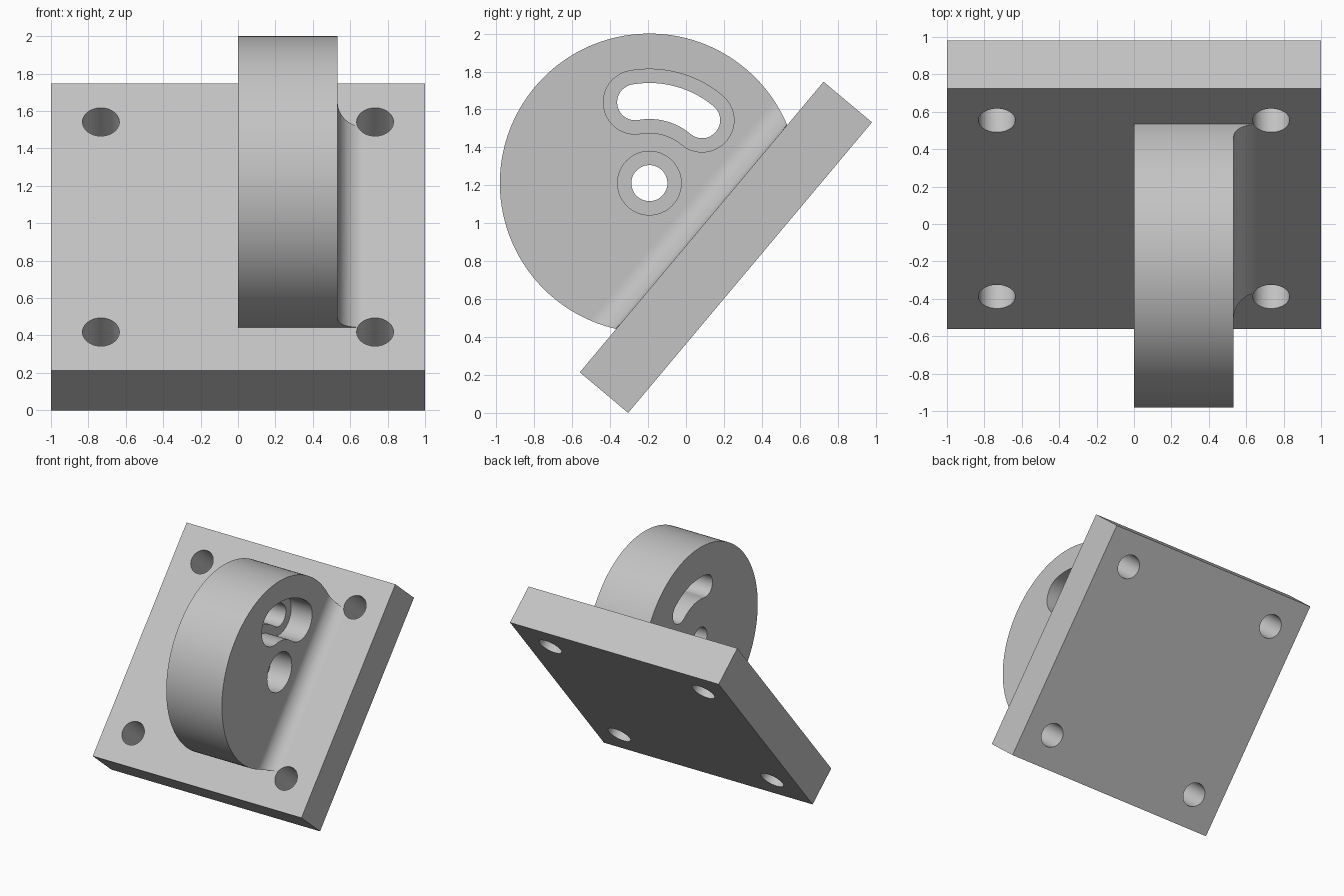
import bpy, bmesh
from math import radians, sin, cos, pi, tau, acos
from mathutils import Vector

if bpy.data.objects.get("Cube"):
    bpy.data.objects.remove(bpy.data.objects["Cube"])

grey = bpy.data.materials.new("plain_grey")
grey.use_nodes = True
COLOUR = (0.55, 0.55, 0.55, 1)
grey.diffuse_color = COLOUR
grey.node_tree.nodes["Principled BSDF"].inputs["Base Color"].default_value = COLOUR

# Main sizes
TILT = radians(50)
THICK, DISC_W, DISC_R, CENTRE_H, FILLET = 0.333, 0.533, 0.7885, 0.36, 0.133
U = Vector((0, cos(TILT), sin(TILT)))      # up along the plate
N = Vector((0, -sin(TILT), cos(TILT)))     # out of the plate
X = Vector((1, 0, 0))
FOOT = Vector((0, -0.305, 0))              # lowest edge of the plate
FACE = FOOT + U + N * THICK                # middle of the mounting face
HUB = FACE + N * CENTRE_H                  # middle of the disc


def prism(name, points, along, cutter=False):
    """Extrude a closed loop of points along a vector."""
    bm = bmesh.new()
    face = bm.faces.new([bm.verts.new(p) for p in points])
    top = bmesh.ops.extrude_face_region(bm, geom=[face])["geom"]
    bmesh.ops.translate(bm, vec=along,
                        verts=[v for v in top if isinstance(v, bmesh.types.BMVert)])
    bmesh.ops.recalc_face_normals(bm, faces=bm.faces)
    mesh = bpy.data.meshes.new(name)
    bm.to_mesh(mesh)
    bm.free()
    mesh.materials.append(grey)
    ob = bpy.data.objects.new(name, mesh)
    bpy.context.collection.objects.link(ob)
    ob.hide_render = cutter
    return ob


def arc(centre, a, b, radius, start, end, steps):
    """Points on an arc in the plane of unit vectors a and b."""
    angles = [start + (end - start) * i / steps for i in range(steps + 1)]
    return [centre + (a * cos(t) + b * sin(t)) * radius for t in angles]


def circle(centre, a, b, radius, steps=48):
    return arc(centre, a, b, radius, 0, tau, steps)[:-1]


def apply_booleans(ob, cutters, operation="DIFFERENCE"):
    bpy.context.view_layer.objects.active = ob
    for cutter in cutters:
        mod = ob.modifiers.new("cut", "BOOLEAN")
        mod.operation, mod.solver, mod.object = operation, "EXACT", cutter
        bpy.ops.object.modifier_apply(modifier=mod.name)


def remove(objects):
    for ob in objects:
        bpy.data.objects.remove(ob)


# Tilted mounting plate
corners = [FACE + U * u + N * h - X for u, h in ((-1, 0), (1, 0), (1, -THICK), (-1, -THICK))]
plate = prism("mounting_plate", corners, X * 2)

# Round disc, cut flat where it meets the plate
half = acos(-CENTRE_H / DISC_R)
disc = prism("disc", arc(HUB, N, U, DISC_R, -half, half, 120), X * DISC_W)

# Fillet on one side of the disc, trimmed to the disc outline
root = FACE + X * DISC_W
curve = arc(root + (X + N) * FILLET, X, N, FILLET, 1.5 * pi, pi, 16)
fillet = prism("fillet", [p - U for p in [root] + curve], U * 2)
outline = prism("fillet_trim", circle(HUB - X, N, U, DISC_R, 180), X * 3, True)
apply_booleans(fillet, [outline], "INTERSECT")
remove([outline])

# Four bolt holes in the plate corners
bolts = [prism("bolt_cutter", circle(FACE + X * sx + U * su - N * 0.5, X, U, 0.0985), N, True)
         for sx in (-0.733, 0.733) for su in (-0.733, 0.733)]
apply_booleans(plate, bolts)
apply_booleans(fillet, bolts)
remove(bolts)

# Stepped pivot hole and stepped curved slot in the disc
Y, Z = Vector((0, 1, 0)), Vector((0, 0, 1))
LOW, HIGH, SLOT_R = radians(50), radians(100), 0.433


def slot(x, w):
    c = HUB + X * x
    ends = [arc(c, Y, Z, SLOT_R, t, t, 1)[0] for t in (LOW, HIGH)]
    return (arc(c, Y, Z, SLOT_R + w, LOW, HIGH, 24)
            + arc(ends[1], Y, Z, w, HIGH, HIGH + pi, 20)[1:-1]
            + arc(c, Y, Z, SLOT_R - w, HIGH, LOW, 24)
            + arc(ends[0], Y, Z, w, LOW + pi, LOW + tau, 20)[1:-1])


cutters = []
for x, w in ((-0.2, 0.095), (DISC_W - 0.2, 0.168)):
    cutters.append(prism("pivot_cutter", circle(HUB + X * x, Y, Z, w), X, True))
    cutters.append(prism("slot_cutter", slot(x, w), X, True))
apply_booleans(disc, cutters)
remove(cutters)

# Smooth the round walls, keep the edges sharp
bpy.ops.object.select_all(action="DESELECT")
for ob in (plate, disc, fillet):
    ob.select_set(True)
bpy.context.view_layer.objects.active = disc
bpy.ops.object.shade_smooth_by_angle(angle=radians(30))
